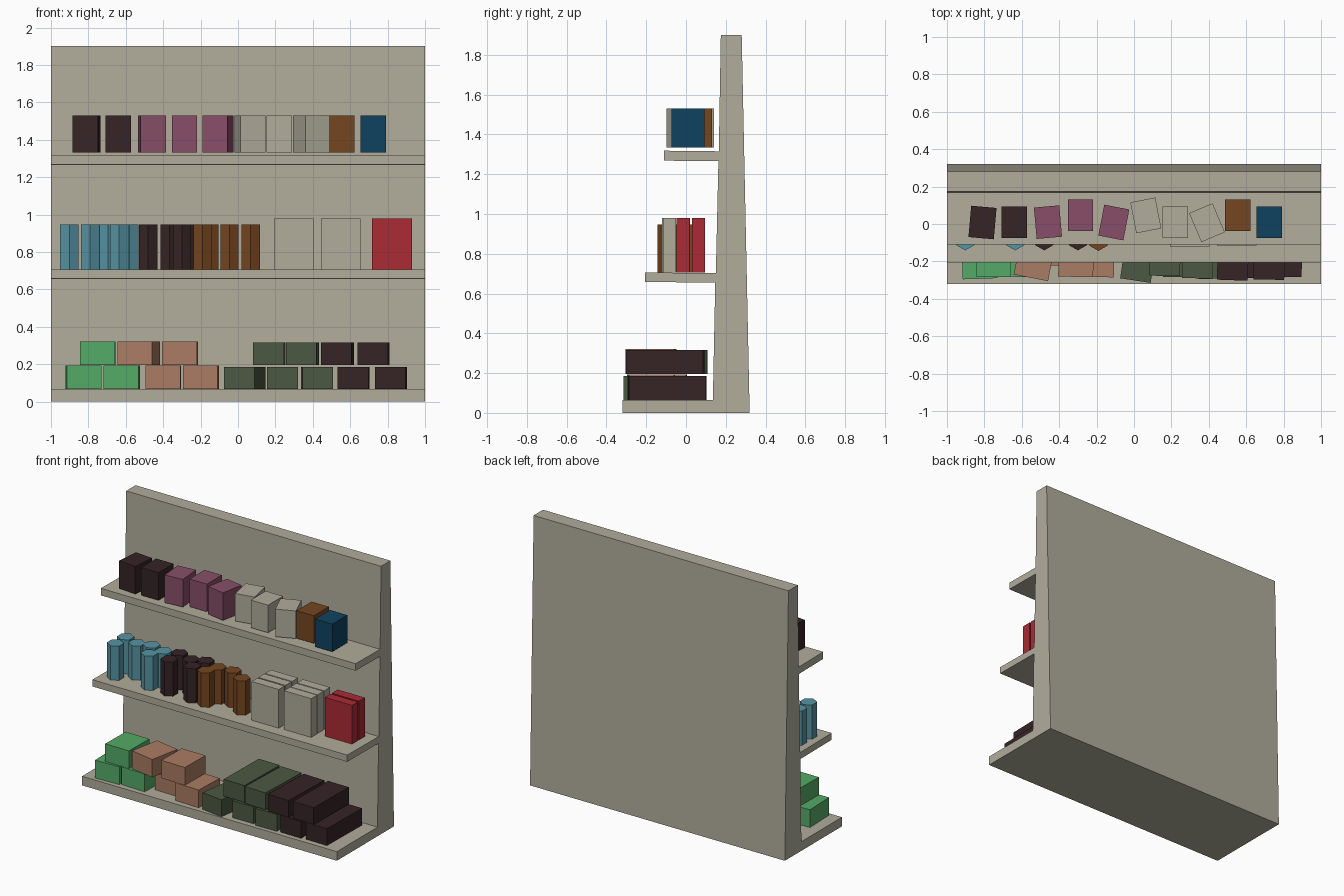
import bpy, bmesh, math
from mathutils import Matrix

if "Cube" in bpy.data.objects:
    bpy.data.objects.remove(bpy.data.objects["Cube"])


def lin(c):
    c /= 255
    return c / 12.92 if c <= 0.04045 else ((c + 0.055) / 1.055) ** 2.4


def material(name, r, g, b):
    m = bpy.data.materials.new(name)
    m.diffuse_color = (lin(r), lin(g), lin(b), 1)
    m.use_nodes = True
    m.node_tree.nodes["Principled BSDF"].inputs["Base Color"].default_value = m.diffuse_color
    return m


STONE = material("warm_grey", 177, 173, 156)
DARK = material("dark_plum_brown", 54, 36, 38)
PURPLE = material("dusty_purple", 136, 79, 104)
BROWN = material("brown", 117, 70, 32)
BLUE = material("deep_blue", 15, 66, 96)
CYAN = material("soft_cyan", 86, 148, 163)
RED = material("red", 170, 43, 52)
GREEN = material("green", 84, 170, 103)
COPPER = material("copper", 170, 124, 99)
OLIVE = material("olive", 75, 89, 66)


def finish(bm, name, mat):
    bmesh.ops.recalc_face_normals(bm, faces=bm.faces)
    me = bpy.data.meshes.new(name)
    bm.to_mesh(me)
    bm.free()
    me.materials.append(mat)
    ob = bpy.data.objects.new(name, me)
    bpy.context.collection.objects.link(ob)
    return ob


def box(name, mat, x, y, z0, z1, w, d, rot=0):
    """Box centred on x, y, turned by rot degrees about z."""
    bm = bmesh.new()
    bmesh.ops.create_cube(bm, size=1, matrix=Matrix.Diagonal((w, d, z1 - z0, 1)))
    ob = finish(bm, name, mat)
    ob.location = (x, y, (z0 + z1) / 2)
    ob.rotation_euler.z = math.radians(rot)


def bottle(mat, x, y):
    """Six-sided can with an edge facing the front."""
    bm = bmesh.new()
    bmesh.ops.create_cone(bm, cap_ends=True, segments=6, radius1=0.056,
                          radius2=0.056, depth=0.243)
    # make sure a corner points along -y
    v = bm.verts[:][0].co
    turn = -math.pi / 2 - math.atan2(v.y, v.x)
    bmesh.ops.rotate(bm, verts=bm.verts, matrix=Matrix.Rotation(turn, 3, 'Z'))
    finish(bm, "can", mat).location = (x, y, 0.705 + 0.1215)


# Shelf unit: one side profile (y, z) extruded across the width
profile = [(0.32, 0), (0.28, 1.9), (0.175, 1.9),
           (0.165, 1.315), (-0.11, 1.318), (-0.11, 1.268), (0.163, 1.265),
           (0.15, 0.702), (-0.205, 0.706), (-0.205, 0.658), (0.147, 0.655),
           (0.135, 0.065), (-0.32, 0.065), (-0.32, 0)]
bm = bmesh.new()
face = bm.faces.new([bm.verts.new((-1, y, z)) for y, z in profile])
ext = bmesh.ops.extrude_face_region(bm, geom=[face])
bmesh.ops.translate(bm, vec=(2, 0, 0),
                    verts=[g for g in ext["geom"] if isinstance(g, bmesh.types.BMVert)])
finish(bm, "shelf_unit", STONE)

# Top shelf: row of cartons
for mat, x, y, rot in [
        (DARK, -0.81, 0.008, -5), (DARK, -0.64, 0.01, 0),
        (PURPLE, -0.46, 0.01, 5), (PURPLE, -0.286, 0.046, 0), (PURPLE, -0.108, 0.008, -11),
        (STONE, 0.063, 0.046, 11), (STONE, 0.22, 0.01, 0), (STONE, 0.39, 0.007, 23),
        (BROWN, 0.554, 0.046, 0), (BLUE, 0.724, 0.01, 0)]:
    box("carton", mat, x, y, 1.333, 1.529, 0.136, 0.168, rot)

# Middle shelf: clusters of cans
cans = {
    CYAN: [(-0.902, -0.085), (-0.902, 0.03), (-0.79, -0.005), (-0.695, 0.025),
           (-0.635, -0.085), (-0.58, -0.005)],
    DARK: [(-0.48, -0.085), (-0.48, 0.03), (-0.365, -0.005), (-0.3, -0.085), (-0.275, 0.033)],
    BROWN: [(-0.19, -0.088), (-0.153, -0.005), (-0.046, 0.01), (0.068, -0.054)]}
for mat, spots in cans.items():
    for x, y in spots:
        bottle(mat, x, y)

# Middle shelf: upright packets, stacked front to back
for mat, x, rows in [(STONE, 0.298, (-0.088, -0.012, 0.062)),
                     (STONE, 0.549, (-0.083, -0.012, 0.062)),
                     (RED, 0.823, (-0.016, 0.062))]:
    for y in rows:
        box("packet", mat, x, y, 0.705, 0.98, 0.213, 0.066)

# Bottom shelf: short crates, two layers
for mat, x, y, layer, rot in [
        (GREEN, -0.826, -0.18, 0, 2), (GREEN, -0.622, -0.17, 0, -2),
        (GREEN, -0.75, -0.17, 1, -1),
        (COPPER, -0.4, -0.11, 0, -1), (COPPER, -0.198, -0.17, 0, -2),
        (COPPER, -0.53, -0.177, 1, -11), (COPPER, -0.31, -0.17, 1, -1)]:
    z = 0.066 + layer * 0.13
    box("short_crate", mat, x, y, z, z + 0.126, 0.187, 0.225, rot)

# Bottom shelf: long crates, two layers
for mat, x, y, layer, rot in [
        (OLIVE, 0.036, -0.112, 0, -8.5), (OLIVE, 0.238, -0.09, 0, 0), (OLIVE, 0.423, -0.1, 0, 1),
        (OLIVE, 0.167, -0.085, 1, -1), (OLIVE, 0.345, -0.098, 1, -2),
        (DARK, 0.618, -0.095, 0, -1), (DARK, 0.817, -0.09, 0, -1),
        (DARK, 0.532, -0.108, 1, -2), (DARK, 0.724, -0.105, 1, -1)]:
    z = 0.066 + layer * 0.13
    box("long_crate", mat, x, y, z, z + 0.12, 0.165, 0.385, rot)
